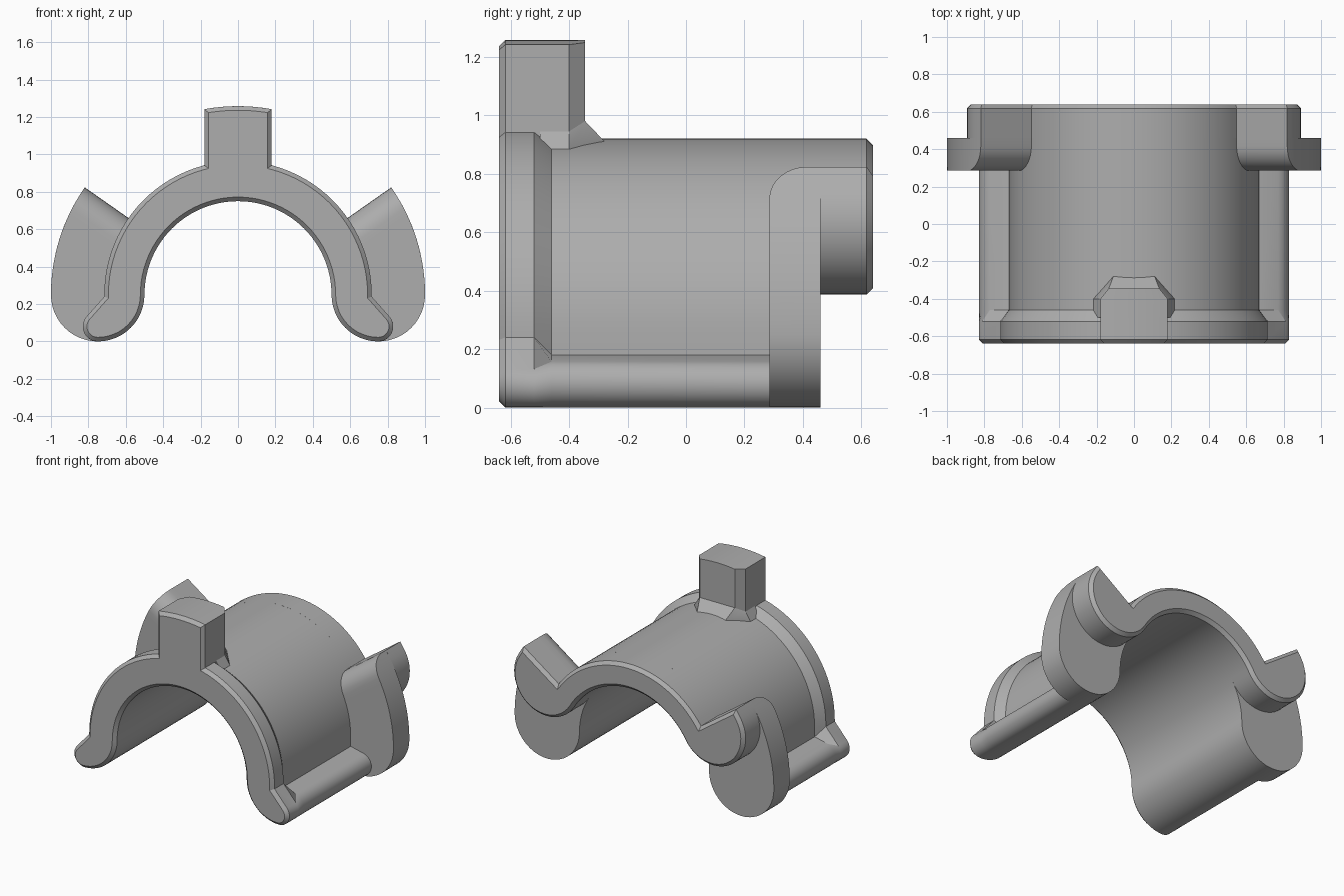
import bpy
import bmesh
from math import sin, cos, asin, sqrt, radians, pi

if "Cube" in bpy.data.objects:
    bpy.data.objects.remove(bpy.data.objects["Cube"])

AXIS_Z = 0.25            # height of the bore axis
BORE, BODY_R, FLANGE_R, HOOK_R = 0.5, 0.67, 0.715, 1.0
LIP = 0.25               # radius of the rounded foot and hook ends
MID_R = BORE + LIP
FRONT, BACK, STEP = -0.64, 0.64, 0.46
CHAMFER = 0.022
SLANT = radians(35)      # angle of the hook's upper face

grey = bpy.data.materials.new("grey plastic")
grey.use_nodes = True
colour = (0.42, 0.42, 0.42, 1)
grey.diffuse_color = colour
grey.node_tree.nodes["Principled BSDF"].inputs["Base Color"].default_value = colour


def arc(cx, cz, r, start, end, n):
    """Points on an arc, angles in degrees."""
    angles = [radians(start + (end - start) * i / n) for i in range(n + 1)]
    return [(cx + r * cos(a), cz + r * sin(a)) for a in angles]


def mirrored(half):
    """Close a half outline that starts and ends on the centre line."""
    return half + [(-x, z) for x, z in reversed(half[1:-1])]


def inset(points, d):
    """Move a clockwise outline inwards with mitred corners."""
    result = []
    for i, (x, z) in enumerate(points):
        (px, pz), (nx, nz) = points[i - 1], points[(i + 1) % len(points)]
        l1, l2 = sqrt((x - px)**2 + (z - pz)**2), sqrt((nx - x)**2 + (nz - z)**2)
        ax, az = (z - pz) / l1, (px - x) / l1
        bx, bz = (nz - z) / l2, (x - nx) / l2
        k = d / max(0.3, 1 + ax * bx + az * bz)
        result.append((x + k * (ax + bx), z + k * (az + bz)))
    return result


def at(y, outline):
    return [(x, y, z) for x, z in outline]


def loft(name, rings, mirror=False):
    """Skin a closed solid through rings of equal length."""
    bm = bmesh.new()
    loops = [[bm.verts.new(p) for p in ring] for ring in rings]
    for a, b in zip(loops, loops[1:]):
        for i in range(len(a)):
            bm.faces.new((a[i - 1], a[i], b[i], b[i - 1]))
    bm.faces.new(loops[0])
    bm.faces.new(loops[-1])
    bmesh.ops.recalc_face_normals(bm, faces=bm.faces)
    mesh = bpy.data.meshes.new(name)
    bm.to_mesh(mesh)
    bm.free()
    mesh.materials.append(grey)
    obj = bpy.data.objects.new(name, mesh)
    bpy.context.collection.objects.link(obj)
    if mirror:
        obj.modifiers.new("Mirror", "MIRROR")
    bpy.ops.object.select_all(action="DESELECT")
    obj.select_set(True)
    bpy.context.view_layer.objects.active = obj
    bpy.ops.object.shade_smooth_by_angle(angle=radians(25))
    return obj


# Half-pipe body with rolled feet and a thicker front flange
def arch(radius, knee_z, lobe_start):
    half = arc(0, AXIS_Z, radius, 90, 0, 24)
    half.append((radius, knee_z))
    half += arc(0.75, 0.08, 0.08, lobe_start, -90, 10)
    half += arc(MID_R, AXIS_Z, LIP, 270, 180, 12)[1:]
    half += arc(0, AXIS_Z, BORE, 0, 90, 24)[1:]
    return mirrored(half)


flange = arch(FLANGE_R, 0.24, 40)
body = arch(BODY_R, 0.18, 75)
loft("arched_body", [at(FRONT, inset(flange, CHAMFER)),
                     at(FRONT + CHAMFER, flange),
                     at(-0.52, flange), at(-0.46, body), at(STEP, body)])

# Rear collar with a rounded jaw on each side
jaw = 31
jaw_x, jaw_z = MID_R * cos(radians(jaw)), AXIS_Z + MID_R * sin(radians(jaw))
half = arc(0, AXIS_Z, BODY_R, 90, 35, 16)
half += arc(0, AXIS_Z, HOOK_R, 35, jaw, 2)
half += arc(jaw_x, jaw_z, LIP, jaw, jaw - 180, 24)[1:]
half += arc(0, AXIS_Z, BORE, jaw, 90, 16)[1:]
collar = mirrored(half)
loft("rear_collar", [at(STEP, collar), at(BACK - CHAMFER, collar),
                     at(BACK, inset(collar, CHAMFER))])


# Side hooks, their upper front edge rounded along the radial direction
def hook_outline(drop):
    inner = 0.6
    top_outer = (SLANT - asin(drop / HOOK_R)) * 180 / pi
    top_inner = (SLANT - asin(drop / inner)) * 180 / pi
    points = arc(0, AXIS_Z, HOOK_R, top_outer, 0, 12)
    points += arc(MID_R, AXIS_Z, LIP, 0, -180, 24)[1:]
    return points + arc(0, AXIS_Z, inner, 0, top_inner, 6)


round_r, hook_front = 0.13, 0.285
rings = []
for i in range(9):
    t = i / 8 * pi / 2
    rings.append(at(hook_front + round_r * (1 - cos(t)),
                    hook_outline(round_r * (1 - sin(t)))))
rings.append(at(STEP, hook_outline(0)))
loft("side_hooks", rings, mirror=True)


# Upright tab with a curved top and bevelled back corners
def tab_outline(width):
    xs = [width * (i / 5 - 1) for i in range(11)]
    top = [(x, AXIS_Z + sqrt(1.008**2 - x * x)) for x in xs]
    return top + [(width, 0.85), (-width, 0.85)]


tab = tab_outline(0.18)
loft("top_tab", [at(FRONT, inset(tab, CHAMFER)), at(FRONT + CHAMFER, tab),
                 at(-0.40, tab), at(-0.345, tab_outline(0.135))])


# Flared foot of the tab, sitting on the pipe
def flare_ring(side, side_z, back, back_y, back_z):
    right = [(side, -0.5, side_z), (side, -0.4, side_z), (back, back_y, back_z)]
    return right + [(-x, y, z) for x, y, z in reversed(right)]


loft("tab_flare", [flare_ring(0.217, 0.82, 0.11, -0.28, 0.85),
                   flare_ring(0.217, 0.885, 0.11, -0.28, 0.912),
                   flare_ring(0.18, 0.945, 0.135, -0.345, 0.98)])
